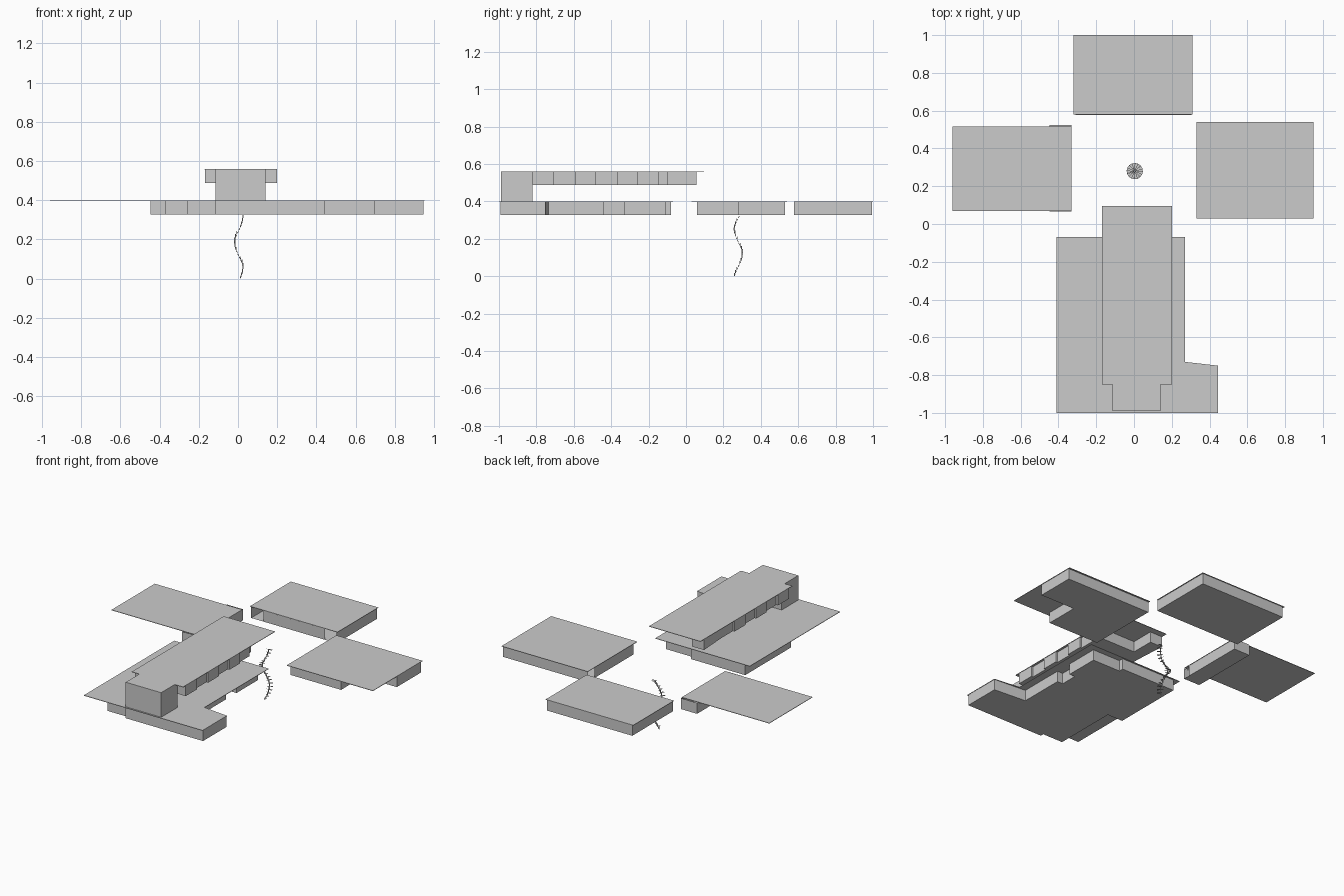
import bpy, bmesh, math

if "Cube" in bpy.data.objects:
    bpy.data.objects.remove(bpy.data.objects["Cube"])

FLOOR, ROOF = 0.327, 0.40       # main storey
UP_FLOOR, UP_ROOF = 0.488, 0.56  # upper storey


def finish(name, bm):
    mesh = bpy.data.meshes.new(name)
    bm.to_mesh(mesh)
    bm.free()
    ob = bpy.data.objects.new(name, mesh)
    bpy.context.collection.objects.link(ob)
    return ob


def rect(x0, y0, x1, y1):
    return [(x0, y0), (x1, y0), (x1, y1), (x0, y1)]


def slab(name, outline, z, thick=0.003):
    """Thin plate hanging below height z."""
    bm = bmesh.new()
    face = bm.faces.new([bm.verts.new((x, y, z - thick)) for x, y in outline])
    ext = bmesh.ops.extrude_face_region(bm, geom=[face])
    top = [g for g in ext["geom"] if isinstance(g, bmesh.types.BMVert)]
    bmesh.ops.translate(bm, verts=top, vec=(0, 0, thick))
    bmesh.ops.recalc_face_normals(bm, faces=bm.faces)
    return finish(name, bm)


def room(name, outline, z0, z1, openings=()):
    """Floor plus sheet walls; wall numbers in openings are left out."""
    bm = bmesh.new()
    low = [bm.verts.new((x, y, z0)) for x, y in outline]
    high = [bm.verts.new((x, y, z1)) for x, y in outline]
    n = len(outline)
    bm.faces.new(low[::-1])
    for i in range(n):
        if i not in openings:
            j = (i + 1) % n
            bm.faces.new((low[i], low[j], high[j], high[i]))
    return finish(name, bm)


# North pavilion, open at both front corners
slab("north_roof", rect(-0.32, 0.58, 0.31, 1.0), ROOF)
room("north_walls", [(-0.31, 0.578), (-0.22, 0.578), (0.22, 0.578), (0.305, 0.578),
                     (0.305, 0.995), (-0.31, 0.995)], FLOOR, ROOF - 0.002, (0, 2))

# East pavilion, with a covered corner at the front right
slab("east_roof", rect(0.33, 0.03, 0.95, 0.54), ROOF)
room("east_walls", [(0.335, 0.06), (0.70, 0.06), (0.70, 0.28), (0.947, 0.28),
                    (0.947, 0.53), (0.335, 0.53), (0.335, 0.46)],
     FLOOR, ROOF - 0.002, (5,))

# West pavilion, with a wide roof over a narrow room
slab("west_roof", rect(-0.96, 0.07, -0.33, 0.515), ROOF)
room("west_walls", [(-0.447, 0.065), (-0.332, 0.065), (-0.332, 0.11),
                    (-0.332, 0.525), (-0.447, 0.525)], FLOOR, ROOF - 0.002, (1,))

# South building
slab("south_roof", [(-0.41, -1.0), (0.445, -1.0), (0.445, -0.75), (0.27, -0.73),
                    (0.27, -0.07), (-0.41, -0.07)], ROOF)
room("south_walls", [(-0.26, -0.97), (-0.115, -0.97), (-0.115, -0.992), (0.443, -0.992),
                     (0.443, -0.752), (0.22, -0.735), (0.22, -0.44), (0.18, -0.44),
                     (0.18, -0.33), (0.22, -0.33), (0.22, -0.11), (0.02, -0.11),
                     (0.02, -0.08), (-0.37, -0.08), (-0.37, -0.55), (-0.26, -0.55)],
     FLOOR, ROOF - 0.002)

# Tower linking the two storeys
tower = rect(-0.115, -0.99, 0.14, -0.82)
room("tower_walls", tower, ROOF, UP_ROOF - 0.002)
slab("tower_roof", tower, UP_ROOF)

# Upper storey raised above the south roof
slab("upper_roof", rect(-0.17, -0.85, 0.20, 0.095), UP_ROOF)
bays = [-0.82, -0.705, -0.59, -0.48, -0.37, -0.26, -0.145]
east_side = []
for i in range(len(bays) - 1):   # bays step in and out slightly
    x = 0.198 - 0.012 * (i % 2)
    east_side += [(x, bays[i]), (x, bays[i + 1])]
west_side = [(-x + 0.03, y) for x, y in reversed(east_side)]
room("upper_walls", east_side + [(0.16, -0.145), (0.16, -0.095), (-0.08, -0.095),
                                 (-0.08, 0.055), (-0.168, 0.055)] + west_side,
     UP_FLOOR, UP_ROOF - 0.002)

# Spiral stair: wedge treads with a riser under each
CX, CY, R, STEPS, TURN = 0.004, 0.28, 0.043, 20, 0.26
rise = 0.325 / STEPS
bm = bmesh.new()
for i in range(STEPS):
    z = rise * (i + 1)
    a0 = 2 * math.pi * (z - 0.06) / TURN
    half = math.pi * rise / TURN

    def at(r, a, h):
        return bm.verts.new((CX + r * math.cos(a), CY + r * math.sin(a), h))
    bm.faces.new([at(0.001, a0, z), at(R, a0 - half, z), at(R, a0 + half, z)])
    bm.faces.new([at(0.018, a0 - half, z - rise), at(0.025, a0 - half, z - rise),
                  at(0.025, a0 - half, z), at(0.018, a0 - half, z)])
    # Stringer following the middle of the treads
    bm.faces.new([at(0.021, a0 - half, z - rise), at(0.021, a0 + half, z - rise * 0.4),
                  at(0.021, a0 + half, z), at(0.021, a0 - half, z - rise * 0.6)])
finish("spiral_stair", bm)
